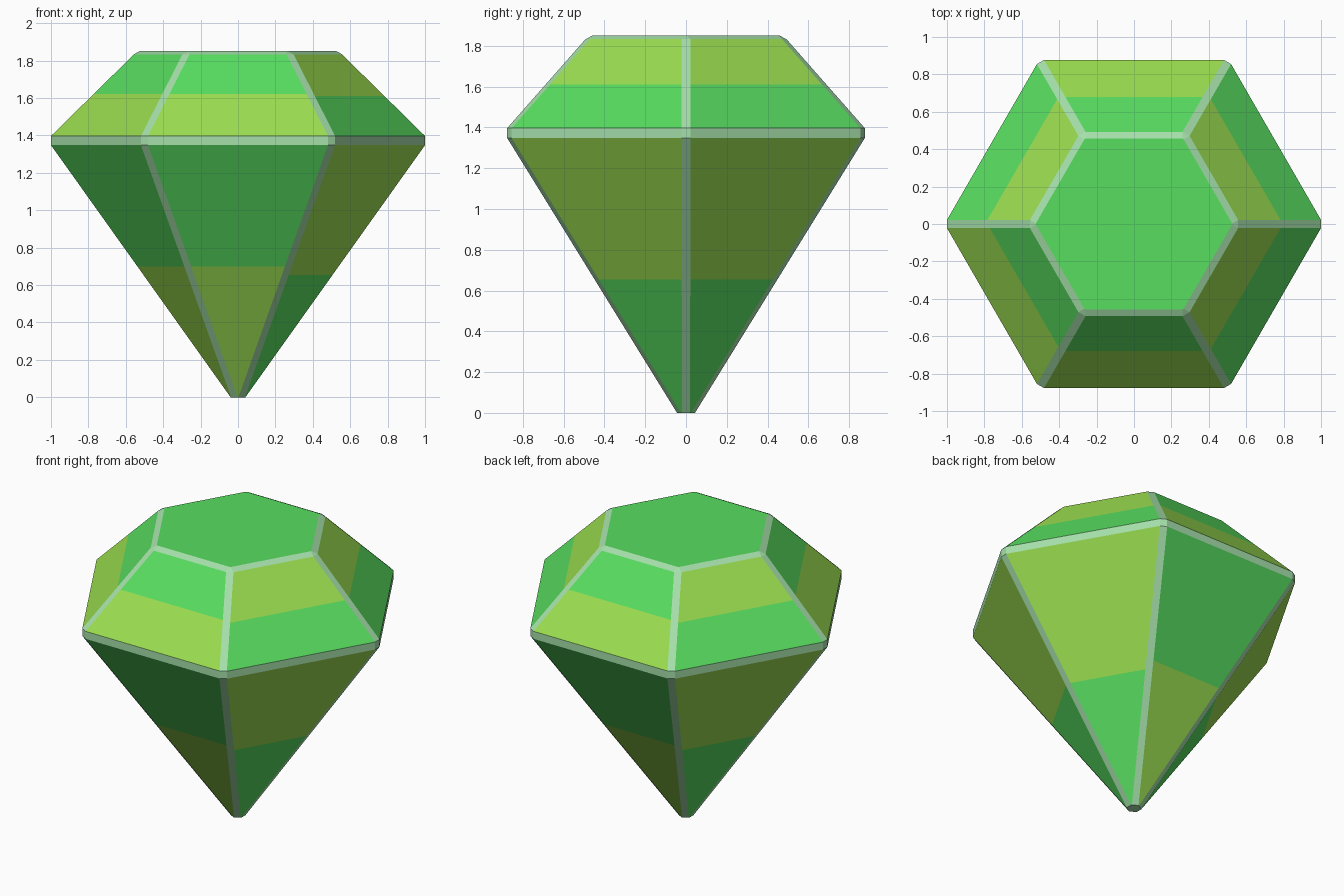
import bpy, bmesh, math

if "Cube" in bpy.data.objects:
    bpy.data.objects.remove(bpy.data.objects["Cube"])


def material(name, rgb):
    m = bpy.data.materials.new(name)
    m.diffuse_color = (*rgb, 1.0)
    m.use_nodes = True
    m.node_tree.nodes["Principled BSDF"].inputs["Base Color"].default_value = m.diffuse_color
    return m


GREEN, LIME, EDGE = 0, 1, 2
mats = [material("emerald green", (0.098, 0.730, 0.117)),
        material("lime green", (0.328, 0.730, 0.080)),
        material("pale edge", (0.376, 0.745, 0.402))]

# Outline: height, distance of the flat sides, half width of the cut corners
TIP, GIRDLE_LOW, GIRDLE_TOP = (0.0, 0.044, 0.020), (1.348, 0.877, 0.022), (1.397, 0.877, 0.022)
TABLE_RIM, TABLE = (1.833, 0.493, 0.022), (1.852, 0.456, 0.003)


def between(p, q, z):
    t = (z - p[0]) / (q[0] - p[0])
    return tuple(a + (b - a) * t for a, b in zip(p, q))


# Colour change heights: pavilion and crown, for green-first and lime-first sides
SPLIT = {GREEN: (0.70, 1.622), LIME: (0.655, 1.61)}
FIRST = [LIME, GREEN, LIME, GREEN, GREEN, LIME]   # side k faces angle 30 + 60k
levels = [TIP,
          between(TIP, GIRDLE_LOW, 0.655), between(TIP, GIRDLE_LOW, 0.70),
          GIRDLE_LOW, GIRDLE_TOP,
          between(GIRDLE_TOP, TABLE_RIM, 1.61), between(GIRDLE_TOP, TABLE_RIM, 1.622),
          TABLE_RIM, TABLE]

bm = bmesh.new()


def ring(level):
    """Hexagon with cut corners: two points per side."""
    z, apothem, cut = level
    half = apothem * math.tan(math.pi / 6) - cut / math.sin(math.pi / 3)
    verts = []
    for k in range(6):
        a = math.radians(30 + 60 * k)
        for s in (-half, half):
            verts.append(bm.verts.new((apothem * math.cos(a) - s * math.sin(a),
                                       apothem * math.sin(a) + s * math.cos(a), z)))
    return verts


# Facets: even quads are sides, odd quads are the pale corner strips
rings = [ring(lv) for lv in levels]
for r in range(len(rings) - 1):
    lo, hi = rings[r], rings[r + 1]
    zmid = (levels[r][0] + levels[r + 1][0]) / 2
    for i in range(12):
        j = (i + 1) % 12
        f = bm.faces.new((lo[i], lo[j], hi[j], hi[i]))
        if i % 2 or r in (3, 7):
            f.material_index = EDGE
        else:
            first = FIRST[i // 2]
            split = SPLIT[first][0 if r < 3 else 1]
            f.material_index = first if zmid > split else 1 - first

# Flat table on top and tiny tip underneath
bm.faces.new(rings[-1]).material_index = GREEN
bm.faces.new(list(reversed(rings[0]))).material_index = EDGE
bmesh.ops.recalc_face_normals(bm, faces=bm.faces[:])

mesh = bpy.data.meshes.new("gemstone")
bm.to_mesh(mesh)
bm.free()
for m in mats:
    mesh.materials.append(m)
bpy.context.collection.objects.link(bpy.data.objects.new("gemstone", mesh))
